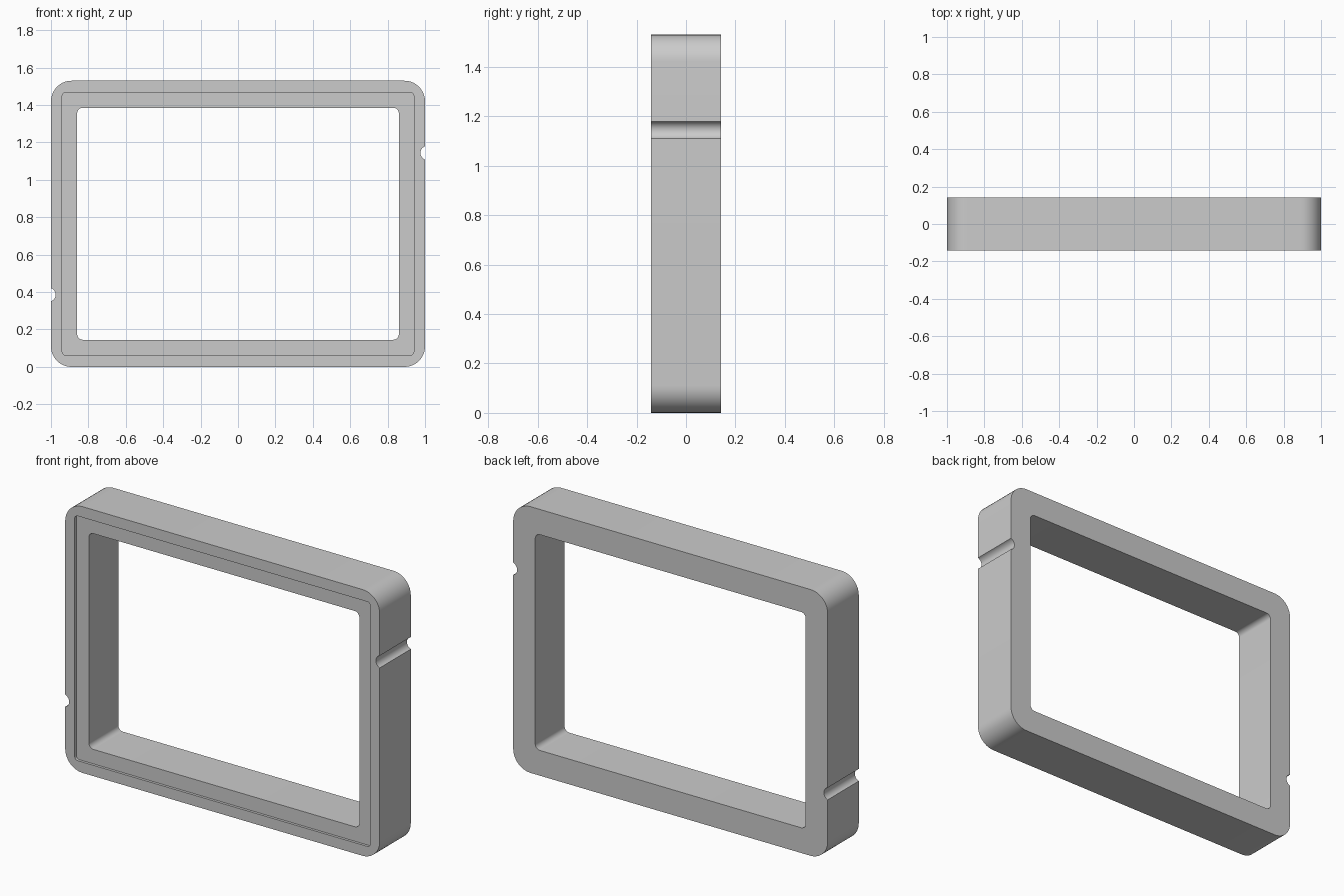
import bpy, bmesh
from math import sin, cos, acos, pi, radians

if "Cube" in bpy.data.objects:
    bpy.data.objects.remove(bpy.data.objects["Cube"])

HEIGHT, FRONT, BACK, RECESS = 1.53, -0.141, 0.141, 0.015
NOTCH_Z, NOTCH_R, NOTCH_OFF = 1.144, 0.037, 0.012


def arc(cx, cz, r, a0, a1, n):
    return [(cx + r * cos(a0 + (a1 - a0) * i / n), cz + r * sin(a0 + (a1 - a0) * i / n))
            for i in range(n + 1)]


def outline(half_w, inset, r, notched=False, n=10):
    """Rounded rectangle; the second half is the first turned by 180 degrees."""
    top = HEIGHT - inset
    half = arc(half_w - r, inset + r, r, -pi / 2, 0, n)
    if notched:
        a = acos(NOTCH_OFF / NOTCH_R)
        half += arc(half_w + NOTCH_OFF, NOTCH_Z, NOTCH_R, pi + a, pi - a, 12)
    half += arc(half_w - r, top - r, r, 0, pi / 2, n)
    return half + [(-x, HEIGHT - z) for x, z in half]


bm = bmesh.new()


def loop(points, y):
    verts = [bm.verts.new((x, y, z)) for x, z in points]
    edges = [bm.edges.new((v, verts[(i + 1) % len(verts)])) for i, v in enumerate(verts)]
    return verts, edges


def wall(a, b):
    n = len(a[0])
    for i in range(n):
        j = (i + 1) % n
        bm.faces.new((a[0][i], a[0][j], b[0][j], b[0][i]))


def ring(a, b):
    bmesh.ops.triangle_fill(bm, use_beauty=True, edges=a[1] + b[1], normal=(0, -1, 0))


# Outlines: outer edge with side notches, front recess, window opening
outer = outline(1.0, 0.0, 0.11, True)
recess = outline(0.94, 0.062, 0.02)
window = outline(0.86, 0.145, 0.03)

outer_front, outer_back = loop(outer, FRONT), loop(outer, BACK)
lip_front, lip_floor = loop(recess, FRONT), loop(recess, FRONT + RECESS)
window_front, window_back = loop(window, FRONT + RECESS), loop(window, BACK)

# Flat faces: front rim, recess floor, back
ring(outer_front, lip_front)
ring(lip_floor, window_front)
ring(outer_back, window_back)

# Walls: outside, recess step, window
wall(outer_front, outer_back)
wall(lip_front, lip_floor)
wall(window_front, window_back)

bmesh.ops.recalc_face_normals(bm, faces=bm.faces[:])
mesh = bpy.data.meshes.new("display_frame")
bm.to_mesh(mesh)
bm.free()
frame = bpy.data.objects.new("display_frame", mesh)
bpy.context.collection.objects.link(frame)
bpy.context.view_layer.objects.active = frame
frame.select_set(True)
bpy.ops.object.shade_smooth_by_angle(angle=radians(30))
